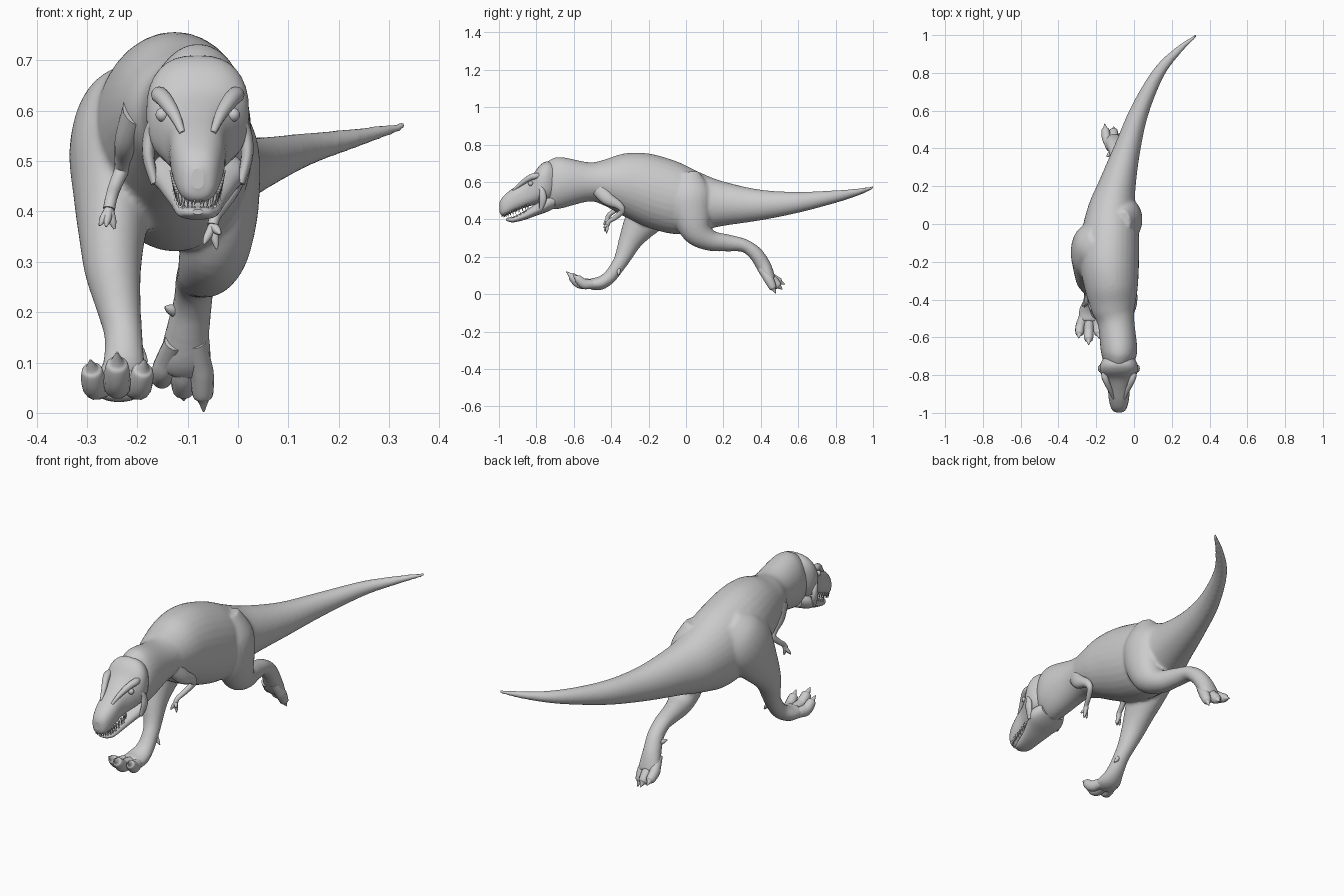
import bpy, bmesh, math
from mathutils import Vector, Matrix


def spline(pts, steps):
    """Catmull-Rom through section tuples."""
    out = []
    for i in range(len(pts) - 1):
        a, b, c, d = (pts[max(i - 1, 0)], pts[i], pts[i + 1], pts[min(i + 2, len(pts) - 1)])
        for s in range(steps):
            t = s / steps
            out.append([0.5 * (2 * q + (r - p) * t + (2 * p - 5 * q + 4 * r - w) * t * t
                               + (3 * q - p - 3 * r + w) * t ** 3)
                        for p, q, r, w in zip(a, b, c, d)])
    return out + [list(pts[-1])]


def loft(bm, sections, vertical=False, power=2.0, n=24, steps=5):
    """Skin rings along sections (x, y, z, half width, half depth)."""
    rows = spline(sections, steps)
    cen = [Vector(r[:3]) for r in rows]
    rings = []
    for i, r in enumerate(rows):
        t = (cen[min(i + 1, len(cen) - 1)] - cen[max(i - 1, 0)]).normalized()
        if vertical:
            up = Vector((0, 0, 1))
            side = t.cross(up).normalized()
        else:
            side = Vector((1, 0, 0))
            side = (side - t * side.dot(t)).normalized()
            up = t.cross(side)
        w, h = max(r[3], 0.001), max(r[4], 0.001)
        ring = []
        for k in range(n):
            c, s = math.cos(2 * math.pi * k / n), math.sin(2 * math.pi * k / n)
            c = math.copysign(abs(c) ** (2 / power), c)
            s = math.copysign(abs(s) ** (2 / power), s)
            ring.append(bm.verts.new(cen[i] + side * w * c + up * h * s))
        rings.append(ring)
    for a, b in zip(rings, rings[1:]):
        for k in range(n):
            bm.faces.new((a[k], a[(k + 1) % n], b[(k + 1) % n], b[k]))
    bm.faces.new(rings[0][::-1])
    bm.faces.new(rings[-1])


def finish(bm, name):
    bmesh.ops.recalc_face_normals(bm, faces=bm.faces)
    for f in bm.faces:
        f.smooth = len(f.verts) < 5
    me = bpy.data.meshes.new(name)
    bm.to_mesh(me)
    bm.free()
    ob = bpy.data.objects.new(name, me)
    bpy.context.collection.objects.link(ob)
    return ob


def profile(rows):
    """(y, x, top, bottom, half width) -> loft sections."""
    return [(x, y, (t + b) / 2, w, (t - b) / 2) for y, x, t, b, w in rows]


# neck, torso and tail
skin = bmesh.new()
loft(skin, profile([
    (-.79, -.08, .67, .49, .05), (-.72, -.08, .722, .455, .085),
    (-.66, -.08, .732, .46, .097), (-.52, -.095, .705, .495, .097),
    (-.44, -.11, .718, .475, .118), (-.33, -.12, .752, .415, .142),
    (-.20, -.13, .752, .355, .157), (-.05, -.125, .71, .32, .152),
    (.08, -.115, .648, .34, .128), (.20, -.09, .602, .365, .10),
    (.40, -.035, .558, .395, .07), (.60, .03, .547, .435, .05),
    (.80, .13, .555, .488, .033), (.92, .235, .565, .527, .02),
    (1.0, .333, .578, .562, .007)]), vertical=True, n=32)

# leading leg (-x side)
loft(skin, [
    (-.20, -.06, .66, .04, .06), (-.225, -.10, .60, .085, .115),
    (-.24, -.145, .52, .095, .14), (-.247, -.205, .43, .08, .115),
    (-.25, -.26, .35, .066, .085), (-.248, -.30, .28, .056, .062),
    (-.235, -.336, .20, .043, .045), (-.227, -.365, .15, .038, .038),
    (-.227, -.41, .09, .043, .036), (-.235, -.46, .058, .056, .036),
    (-.24, -.515, .055, .055, .03)])

# trailing leg (+x side)
loft(skin, [
    (-.06, .01, .65, .04, .06), (-.045, .02, .54, .082, .115),
    (-.037, .03, .43, .08, .105), (-.045, .06, .338, .072, .082),
    (-.06, .13, .287, .06, .056), (-.075, .22, .274, .047, .046),
    (-.085, .31, .26, .04, .036), (-.09, .37, .218, .039, .038),
    (-.10, .41, .16, .044, .04), (-.105, .435, .11, .052, .036),
    (-.11, .455, .08, .05, .026)])
body = finish(skin, "body_and_legs")
m = body.modifiers.new("blend", 'REMESH')
m.mode = 'VOXEL'
m.voxel_size = 0.008
m.use_smooth_shade = True
m = body.modifiers.new("soften", 'SMOOTH')
m.factor = 0.5
m.iterations = 6


# toes and claws
def foot(name, toes, spur):
    bm = bmesh.new()
    for base, mid, tip, r in toes:
        b, c, e = Vector(base), Vector(mid), Vector(tip)
        k = c.lerp(e, 0.55)
        loft(bm, [(*b, r * .9, r * .9), (*b.lerp(c, .6), r * 1.0, r * 1.0), (*c, r, r * 1.1),
                  (*k, r * .85, r * .85), (*k.lerp(e, .3), r * .5, r * .5),
                  (*e, .002, .002)], n=14, steps=4)
    a, e = Vector(spur[0]), Vector(spur[1])
    loft(bm, [(*a, .014, .014), (*a.lerp(e, .6), .01, .01), (*e, .002, .002)], n=10, steps=3)
    finish(bm, name)


foot("leading_foot", [
    ((-.255, -.45, .05), (-.285, -.545, .055), (-.293, -.605, .105), .025),
    ((-.237, -.45, .05), (-.24, -.57, .06), (-.24, -.64, .12), .027),
    ((-.22, -.45, .05), (-.195, -.545, .055), (-.185, -.605, .105), .025)],
    ((-.215, -.36, .15), (-.18, -.36, .10)))
foot("trailing_foot", [
    ((-.125, .40, .14), (-.147, .46, .085), (-.155, .53, .052), .024),
    ((-.108, .41, .13), (-.108, .465, .07), (-.108, .515, .025), .026),
    ((-.085, .40, .14), (-.072, .445, .075), (-.068, .48, .003), .024)],
    ((-.12, .38, .20), (-.145, .355, .21)))


# small two-fingered arms
def arm(name, path, fingers):
    bm = bmesh.new()
    loft(bm, path, n=16)
    wrist = Vector(path[-1][:3])
    for f in fingers:
        e = Vector(f)
        loft(bm, [(*wrist, .009, .009), (*wrist.lerp(e, .6), .008, .008),
                  (*e, .002, .002)], n=10, steps=4)
    finish(bm, name)


arm("right_arm", [
    (-.03, -.46, .56, .03, .045), (-.01, -.42, .51, .026, .035), (-.003, -.36, .475, .019, .022),
    (-.01, -.342, .445, .015, .016), (-.03, -.375, .412, .012, .013),
    (-.045, -.41, .39, .011, .011), (-.05, -.42, .372, .011, .013)],
    [(-.068, -.435, .335), (-.042, -.425, .325), (-.035, -.44, .355)])
arm("left_arm", [
    (-.20, -.46, .60, .03, .05), (-.218, -.42, .545, .026, .036), (-.225, -.375, .51, .02, .024),
    (-.232, -.355, .48, .015, .017), (-.245, -.38, .448, .013, .013),
    (-.252, -.41, .425, .012, .012), (-.256, -.42, .405, .012, .013)],
    [(-.275, -.435, .372), (-.245, -.425, .365), (-.262, -.44, .37)])

# skull
CX = -.08
bm = bmesh.new()
loft(bm, profile([
    (-.69, CX, .69, .52, .07), (-.74, CX, .71, .49, .098), (-.78, CX, .69, .485, .10),
    (-.82, CX, .64, .475, .08), (-.87, CX, .602, .46, .06),
    (-.93, CX, .562, .435, .053), (-.97, CX, .53, .418, .043),
    (-.99, CX, .505, .425, .03), (-.998, CX, .485, .445, .012)]),
    vertical=True, power=2.5, n=32)
finish(bm, "skull")

# lower jaw
bm = bmesh.new()
loft(bm, profile([
    (-.70, CX, .53, .46, .07), (-.75, CX, .52, .437, .094), (-.80, CX, .485, .42, .077),
    (-.86, CX, .447, .398, .056), (-.92, CX, .415, .384, .042),
    (-.95, CX, .408, .388, .028), (-.962, CX, .404, .394, .010)]),
    vertical=True, power=2.4, n=24)
finish(bm, "lower_jaw")

# brow ridges, cheek folds and eyes
bm = bmesh.new()
for s in (-1, 1):
    loft(bm, [(CX + s * .03, -.925, .555, .006, .006), (CX + s * .046, -.88, .592, .012, .012),
              (CX + s * .066, -.835, .622, .016, .016), (CX + s * .076, -.80, .632, .017, .016),
              (CX + s * .07, -.76, .635, .008, .008)], n=12)
    loft(bm, [(CX + s * .078, -.80, .60, .006, .006), (CX + s * .094, -.772, .56, .012, .014),
              (CX + s * .098, -.765, .51, .012, .02), (CX + s * .085, -.775, .455, .008, .01)], n=12)
finish(bm, "brows_and_cheeks")
bm = bmesh.new()
for s in (-1, 1):
    bmesh.ops.create_uvsphere(bm, u_segments=14, v_segments=10, radius=.014,
                              matrix=Matrix.Translation((CX + s * .07, -.83, .592)))
finish(bm, "eyes")

# teeth: upper row points down, lower row points up
bm = bmesh.new()
for rim, size, flip in (([(.05, -.845, .468), (.044, -.91, .442), (.034, -.962, .424),
                          (.006, -.985, .426)], .026, math.pi),
                        ([(.045, -.855, .445), (.034, -.92, .412), (.006, -.953, .402)],
                         .018, 0)):
    for x, y, z in spline(rim, 4):
        for s in (-1, 1):
            bmesh.ops.create_cone(
                bm, segments=7, radius1=.006, radius2=.0008, depth=size, cap_ends=True,
                matrix=Matrix.Translation((CX + s * x, y, z)) @ Matrix.Rotation(flip, 4, 'X'))
finish(bm, "teeth")
